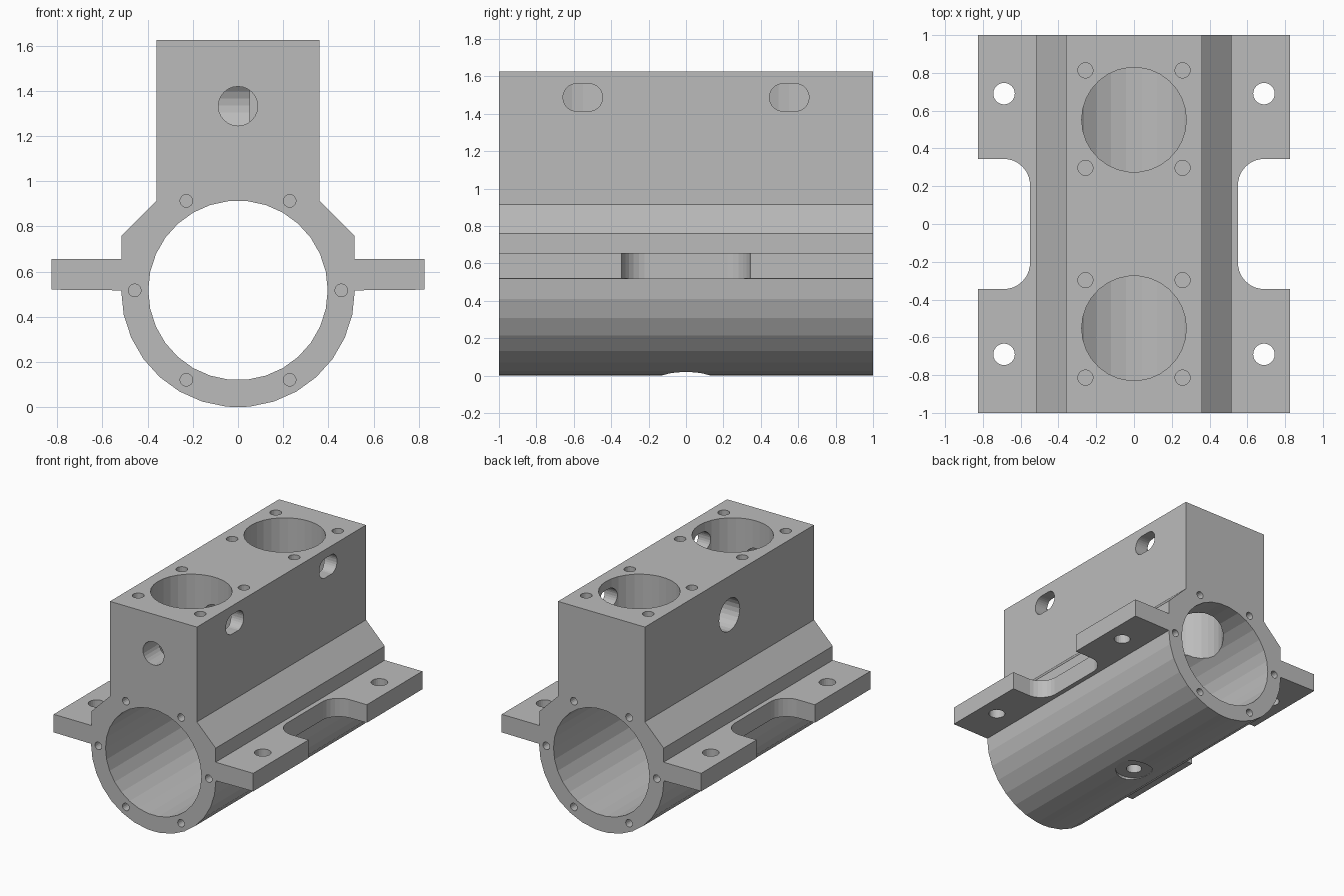
import bpy, bmesh
from math import cos, sin, tau, radians, copysign

cube = bpy.data.objects.get("Cube")
if cube:
    bpy.data.objects.remove(cube, do_unlink=True)

metal = bpy.data.materials.new("cast_grey")
metal.use_nodes = True
grey = (0.5, 0.5, 0.5, 1)
metal.diffuse_color = grey
metal.node_tree.nodes["Principled BSDF"].inputs["Base Color"].default_value = grey

PLACE = {"X": lambda u, v, t: (t, u, v),
         "Y": lambda u, v, t: (u, t, v),
         "Z": lambda u, v, t: (u, v, t)}


def prism(name, outline, axis, start, end):
    """Extrude a flat outline along an axis."""
    bm = bmesh.new()
    low, high = ([bm.verts.new(PLACE[axis](u, v, t)) for u, v in outline] for t in (start, end))
    bm.faces.new(low)
    bm.faces.new(high)
    n = len(outline)
    for i in range(n):
        j = (i + 1) % n
        bm.faces.new((low[i], low[j], high[j], high[i]))
    bmesh.ops.recalc_face_normals(bm, faces=bm.faces)
    mesh = bpy.data.meshes.new(name)
    bm.to_mesh(mesh)
    bm.free()
    obj = bpy.data.objects.new(name, mesh)
    bpy.context.scene.collection.objects.link(obj)
    mesh.materials.append(metal)
    return obj


def ring(u, v, r, n=24):
    return [(u + r * cos(tau * i / n), v + r * sin(tau * i / n)) for i in range(n)]


def rounded(u, v, half_w, half_h, r, n=28):
    """Rectangle with rounded corners."""
    pts = []
    for i in range(n):
        a = tau * (i + 0.5) / n
        c, s = cos(a), sin(a)
        pts.append((u + copysign(half_w - r, c) + r * c, v + copysign(half_h - r, s) + r * s))
    return pts


R = 0.517       # outer barrel radius, also its axis height
TOP = 1.625

# Body section: block, chamfered shoulders, flanges and round barrel
side = [(0.36, TOP), (0.36, 0.915), (0.515, 0.76), (0.515, 0.655), (0.826, 0.655), (0.826, 0.52)]
barrel = [(R * cos(radians(a)), R - R * sin(radians(a))) for a in list(range(0, 96, 12))]
half = side + barrel
outline = half + [(0, 0)] + [(-x, z) for x, z in reversed(half)]
body = prism("valve_body", outline, "Y", -1, 1)

cutters = []


def cut(outline, axis, start, end):
    cutters.append(prism("cutter", outline, axis, start, end))


# Main bore along the barrel
cut(ring(0, R, 0.397, 30), "Y", -1.1, 1.1)

for s in (-1, 1):
    # Top ports down into the bore, with side slots
    cut(ring(0, s * 0.552, 0.277, 30), "Z", R, TOP + 0.1)
    cut(rounded(s * 0.552, 1.487, 0.105, 0.073, 0.07), "X", 0.1, 0.5)
    # Flange relief
    cut(rounded(s * 0.9, 0, 0.35, 0.345, 0.14), "Z", 0.4, 0.72)
    # Bolt circle on each end face
    for i in range(6):
        a = tau * i / 6
        cut(ring(0.457 * cos(a), R + 0.457 * sin(a), 0.028, 16), "Y", s * 0.8, s * 1.1)
    for x in (-1, 1):
        # Flange mounting holes and screw holes around the ports
        cut(ring(x * 0.688, s * 0.69, 0.057), "Z", 0.4, 0.8)
        for y in (0.297, 0.813):
            cut(ring(x * 0.257, s * y, 0.04, 20), "Z", TOP - 0.25, TOP + 0.1)

# Front passage meeting the cross port on the -x side
cut(ring(0, 1.332, 0.087), "Y", -1.1, 0.02)
cut(ring(0, 1.335, 0.122), "X", -0.5, 0.05)

# Drain hole with spot face underneath
cut(ring(0, 0, 0.13), "Z", -0.1, 0.02)
cut(ring(0, 0, 0.055), "Z", -0.1, 0.3)

bpy.context.view_layer.objects.active = body
for c in cutters:
    c.hide_render = True
    mod = body.modifiers.new("cut", "BOOLEAN")
    mod.operation = "DIFFERENCE"
    mod.solver = "EXACT"
    mod.object = c
    bpy.ops.object.modifier_apply(modifier=mod.name)
for c in cutters:
    bpy.data.objects.remove(c, do_unlink=True)
